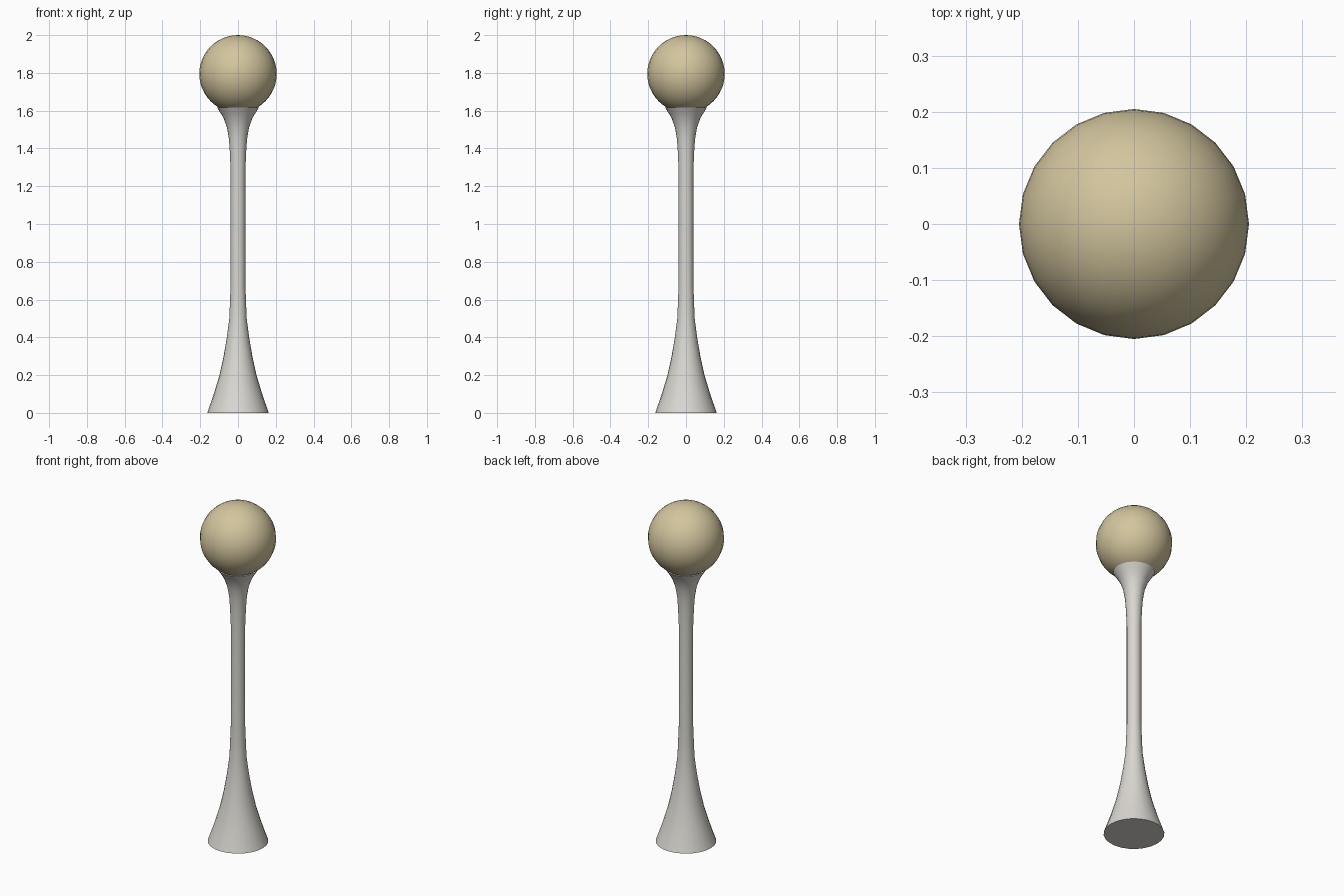
import bpy, bmesh, math

if "Cube" in bpy.data.objects:
    bpy.data.objects.remove(bpy.data.objects["Cube"])

SIDES = 24


def material(name, rgb):
    m = bpy.data.materials.new(name)
    m.diffuse_color = (*rgb, 1)
    m.use_nodes = True
    m.node_tree.nodes["Principled BSDF"].inputs["Base Color"].default_value = m.diffuse_color
    return m


def add_object(name, bm, mat):
    bmesh.ops.recalc_face_normals(bm, faces=bm.faces)
    mesh = bpy.data.meshes.new(name)
    bm.to_mesh(mesh)
    bm.free()
    mesh.materials.append(mat)
    obj = bpy.data.objects.new(name, mesh)
    bpy.context.collection.objects.link(obj)
    bpy.ops.object.select_all(action='DESELECT')
    obj.select_set(True)
    bpy.context.view_layer.objects.active = obj
    bpy.ops.object.shade_smooth_by_angle(angle=math.radians(40))
    return obj


# Post: (radius, height) profile turned around z, flared at both ends
profile = [(0.163, 0), (0.128, 0.1), (0.098, 0.2), (0.076, 0.3), (0.059, 0.4),
           (0.046, 0.5), (0.042, 0.6), (0.039, 0.68), (0.039, 1.28), (0.043, 1.38),
           (0.048, 1.45), (0.058, 1.51), (0.076, 1.56), (0.094, 1.59), (0.112, 1.618)]
bm = bmesh.new()
rings = [[bm.verts.new((r * math.cos(2 * math.pi * i / SIDES),
                        r * math.sin(2 * math.pi * i / SIDES), z))
          for i in range(SIDES)] for r, z in profile]
for low, high in zip(rings, rings[1:]):
    for i in range(SIDES):
        j = (i + 1) % SIDES
        bm.faces.new((low[i], low[j], high[j], high[i]))
bm.faces.new(rings[0][::-1])
bm.faces.new(rings[-1])
add_object("post", bm, material("light grey", (0.70, 0.68, 0.64)))

# Round lamp globe on top
bm = bmesh.new()
bmesh.ops.create_uvsphere(bm, u_segments=SIDES, v_segments=24, radius=0.205)
bmesh.ops.translate(bm, verts=bm.verts, vec=(0, 0, 1.795))
add_object("globe", bm, material("sand", (0.65, 0.56, 0.34)))
